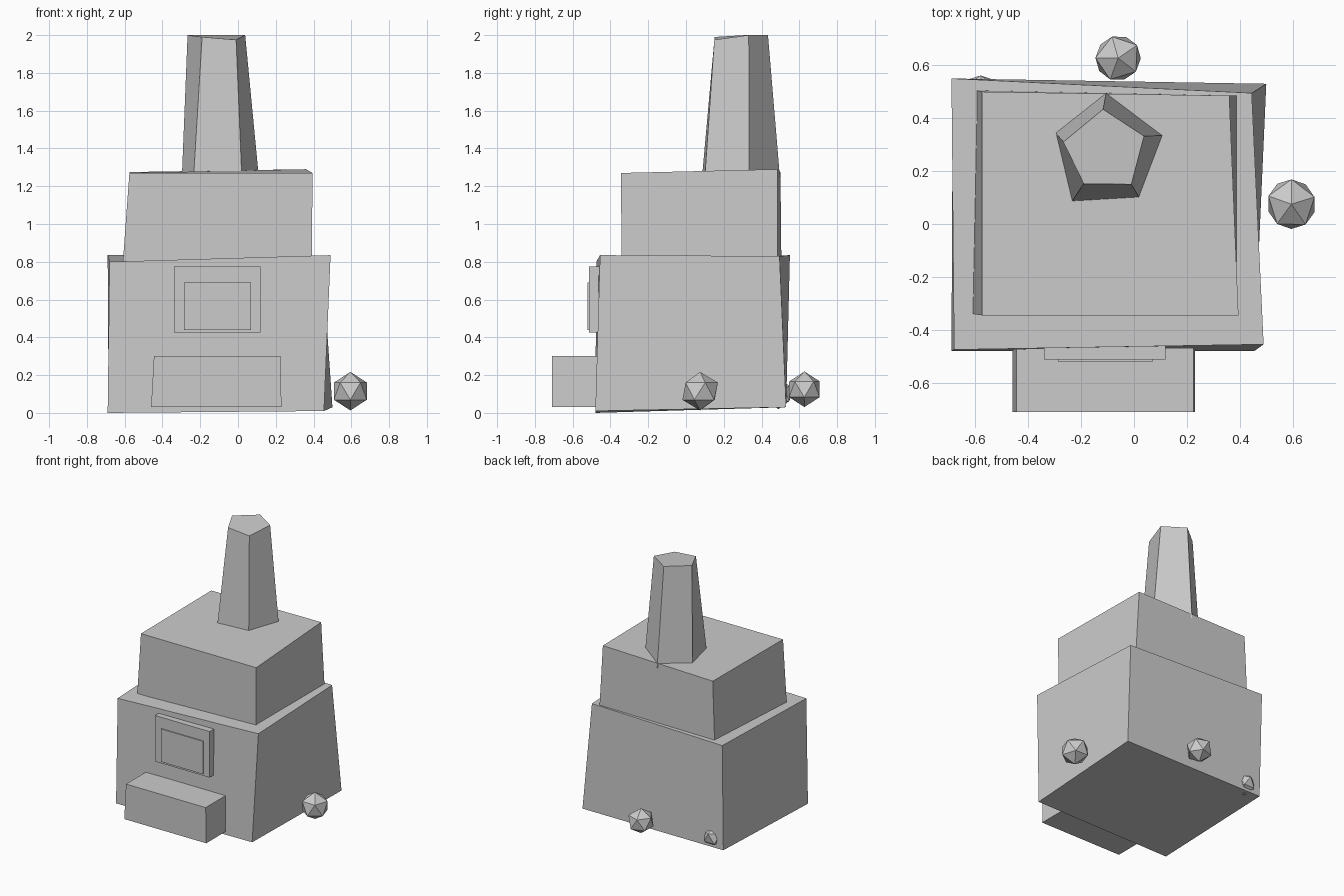
import bpy
import bmesh
from mathutils import Vector

# Remove the default object
default_cube = bpy.data.objects.get("Cube")
if default_cube:
    bpy.data.objects.remove(default_cube, do_unlink=True)

# One plain grey for every part
GREY = (0.6, 0.6, 0.6, 1.0)
stone_grey = bpy.data.materials.new("stone_grey")
stone_grey.use_nodes = True
stone_grey.diffuse_color = GREY
stone_grey.node_tree.nodes["Principled BSDF"].inputs["Base Color"].default_value = GREY


def add_object(name, bm):
    """Turn a bmesh into a flat-shaded grey object."""
    bmesh.ops.recalc_face_normals(bm, faces=bm.faces)
    mesh = bpy.data.meshes.new(name)
    bm.to_mesh(mesh)
    bm.free()
    mesh.materials.append(stone_grey)
    part = bpy.data.objects.new(name, mesh)
    bpy.context.collection.objects.link(part)
    return part


def add_loft(name, bottom, top):
    """Closed solid between two rings with the same number of corners."""
    bm = bmesh.new()
    low = [bm.verts.new(corner) for corner in bottom]
    high = [bm.verts.new(corner) for corner in top]
    count = len(low)
    for i in range(count):
        j = (i + 1) % count
        bm.faces.new((low[i], low[j], high[j], high[i]))
    bm.faces.new(high)
    bm.faces.new(reversed(low))
    return add_object(name, bm)


def rectangle(left, right, front, back, height):
    """Corner ring: front left, front right, back right, back left."""
    return [(left, front, height), (right, front, height),
            (right, back, height), (left, back, height)]


def add_rock(name, centre, radius, stretch, turn):
    """Low-poly rock with a slight stretch."""
    bm = bmesh.new()
    bmesh.ops.create_icosphere(bm, subdivisions=1, radius=radius)
    bmesh.ops.scale(bm, vec=Vector(stretch), verts=bm.verts)
    rock = add_object(name, bm)
    rock.location = centre
    rock.rotation_euler.z = turn
    return rock


# Crooked lower storey
add_loft("lower_storey",
         [(-0.69, -0.48, 0), (0.455, -0.48, 0.01), (0.5, 0.53, 0.03), (-0.685, 0.53, 0.03)],
         [(-0.68, -0.475, 0.8), (0.49, -0.455, 0.835), (0.445, 0.495, 0.83), (-0.69, 0.55, 0.835)])

# Crooked upper storey, sunk a little into the lower one
add_loft("upper_storey",
         [(-0.61, -0.34, 0.79), (0.39, -0.34, 0.79), (0.39, 0.485, 0.79), (-0.595, 0.505, 0.79)],
         [(-0.575, -0.345, 1.27), (0.395, -0.345, 1.27), (0.36, 0.485, 1.29), (-0.575, 0.5, 1.275)])

# Five-sided tapering chimney
add_loft("chimney",
         [(-0.235, 0.085, 1.25), (0.02, 0.1, 1.25), (0.11, 0.335, 1.25),
          (-0.105, 0.497, 1.25), (-0.297, 0.345, 1.25)],
         [(-0.19, 0.152, 1.99), (-0.01, 0.15, 1.975), (0.038, 0.332, 2),
          (-0.117, 0.434, 2), (-0.267, 0.31, 2)])

# Window frame with a thin raised pane
add_loft("window_frame",
         rectangle(-0.34, 0.12, -0.513, -0.45, 0.425),
         rectangle(-0.34, 0.12, -0.513, -0.45, 0.775))
add_loft("window_pane",
         rectangle(-0.285, 0.07, -0.521, -0.512, 0.44),
         rectangle(-0.285, 0.07, -0.521, -0.512, 0.69))

# Front step
add_loft("front_step",
         rectangle(-0.46, 0.23, -0.71, -0.44, 0.03),
         rectangle(-0.445, 0.225, -0.71, -0.44, 0.3))

# Rocks lying around the base
add_rock("side_rock", (0.595, 0.075, 0.115), 0.102, (1, 1.03, 1), 0.3)
add_rock("back_rock", (-0.06, 0.627, 0.125), 0.094, (1.03, 1, 1), 0.6)
add_rock("corner_rock", (-0.58, 0.49, 0.1), 0.08, (1, 1, 1), 0.3)
